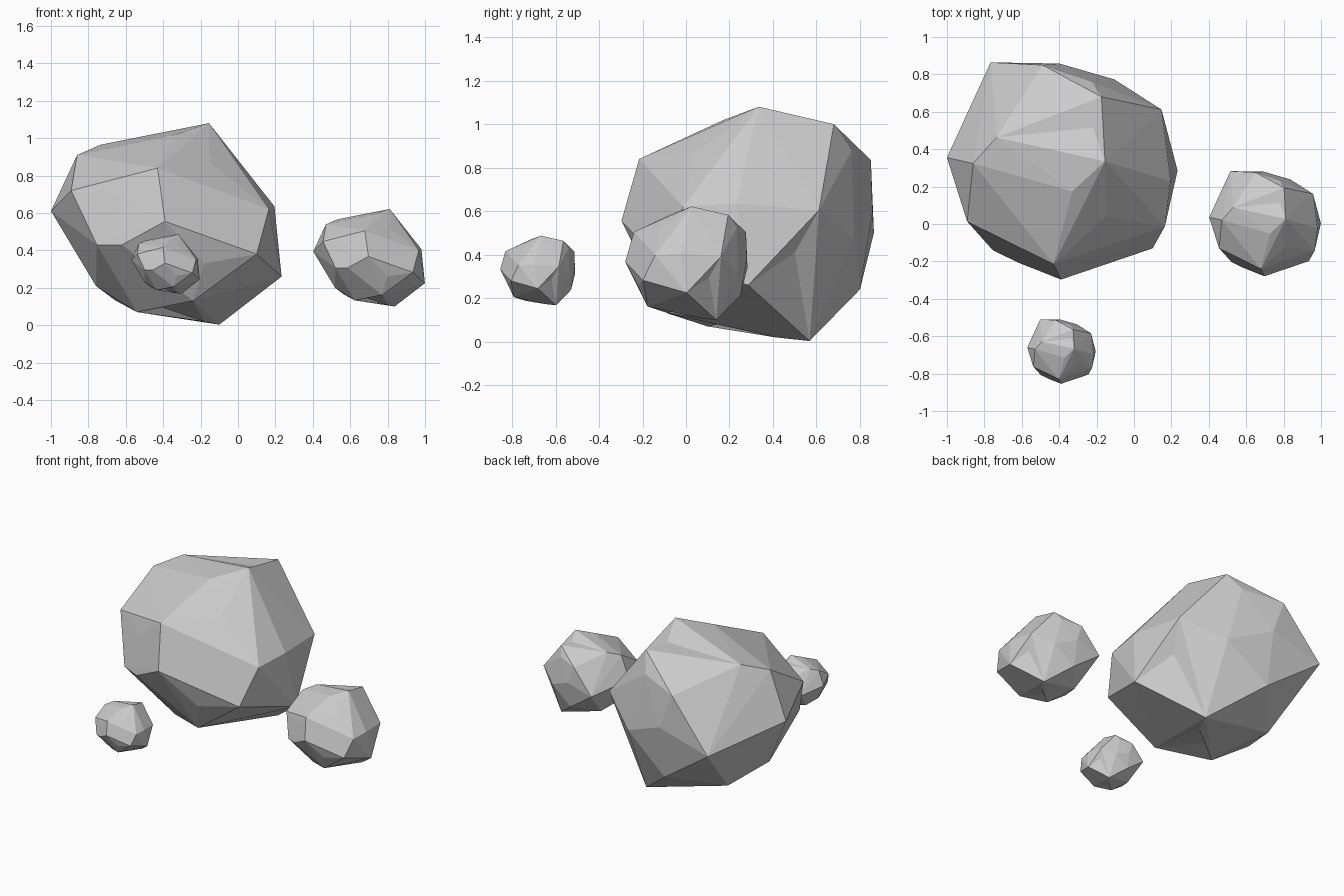
import bpy, bmesh
from mathutils import Vector
from mathutils.bvhtree import BVHTree

if "Cube" in bpy.data.objects:
    bpy.data.objects.remove(bpy.data.objects["Cube"])

CENTRE = Vector((-.385, .28, .54))

# Corner points of the large rock, by region
UPPER = [(-.155, .335, 1.08), (-.33, .174, 1.02), (-.60, .40, .985), (-.735, .463, .965),
         (-.86, .324, .91), (-.174, .68, 1.0), (-.04, .32, .90), (-.43, -.215, .84),
         (-.15, .04, .87), (-.49, .85, .835), (-.227, .762, .88)]
MIDDLE = [(-1.0, .355, .61), (-.892, .013, .72), (-.63, -.15, .68), (-.39, -.297, .555),
          (-.125, -.17, .55), (.165, -.013, .62), (.195, .23, .635), (.147, .612, .605),
          (-.105, .773, .47), (-.40, .858, .60), (-.767, .864, .50)]
LOWER = [(-.755, -.14, .43), (-.62, -.206, .43), (-.18, -.18, .33), (.10, -.13, .38),
         (.233, .286, .26), (-.40, .80, .24), (-.66, .495, .135), (-.76, .19, .21),
         (-.54, .10, .07), (-.10, .568, .003), (-.18, .41, .02), (-.24, -.085, .13)]
# Hollows pressed into the faces
NOTCHES = [(.10, .50, .41), (-.22, .516, 1.0), (-.40, .20, .095)]


def rock(name, centre, size):
    bm = bmesh.new()
    for p in UPPER + MIDDLE + LOWER:
        bm.verts.new(Vector(p) - CENTRE)
    bmesh.ops.convex_hull(bm, input=bm.verts[:])
    loose = [v for v in bm.verts if not v.link_faces]
    bmesh.ops.delete(bm, geom=loose, context='VERTS')
    for p in NOTCHES:
        p = Vector(p) - CENTRE
        bm.normal_update()
        bm.faces.ensure_lookup_table()
        hit = BVHTree.FromBMesh(bm).ray_cast(Vector((0, 0, 0)), p.normalized())
        if hit[2] is not None:
            new = bmesh.ops.poke(bm, faces=[bm.faces[hit[2]]])
            new['verts'][0].co = p
    bmesh.ops.scale(bm, vec=(size, size, size), verts=bm.verts[:])
    bmesh.ops.recalc_face_normals(bm, faces=bm.faces[:])
    mesh = bpy.data.meshes.new(name)
    bm.to_mesh(mesh)
    bm.free()
    ob = bpy.data.objects.new(name, mesh)
    ob.location = centre
    bpy.context.collection.objects.link(ob)


# Three copies of the same boulder
rock("large_rock", CENTRE, 1.0)
rock("medium_rock", (.70, 0, .36), .484)
rock("small_rock", (-.388, -.683, .327), .297)
